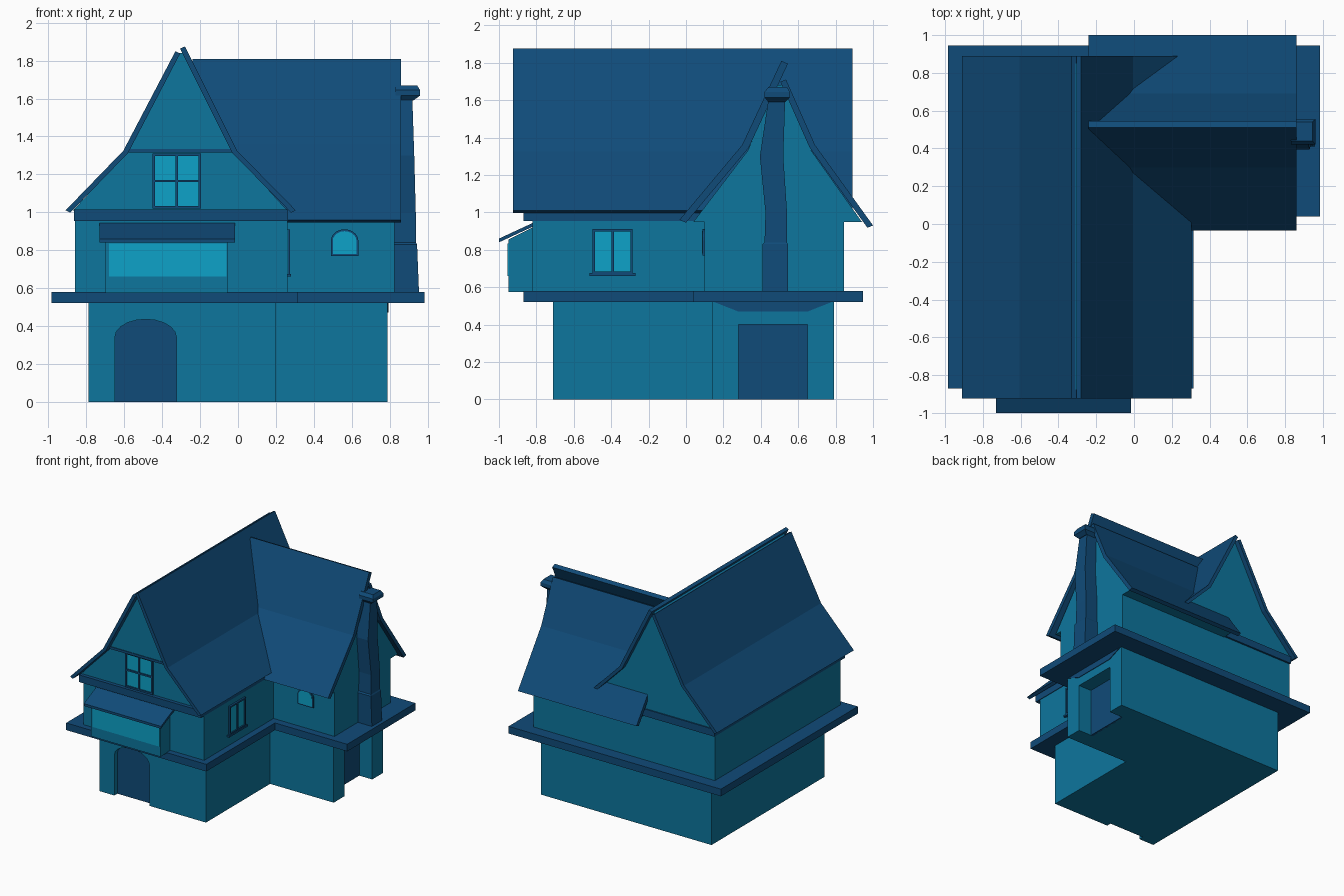
import bpy, bmesh, math

if "Cube" in bpy.data.objects:
    bpy.data.objects.remove(bpy.data.objects["Cube"])


def material(name, rgb):
    m = bpy.data.materials.new(name)
    m.diffuse_color = (*rgb, 1)
    m.use_nodes = True
    m.node_tree.nodes["Principled BSDF"].inputs["Base Color"].default_value = m.diffuse_color
    return m


WALL = material("wall_teal", (0.004, 0.18, 0.34))
DARK = material("roof_blue", (0.005, 0.07, 0.19))
GLASS = material("glass_cyan", (0.004, 0.36, 0.58))


def loft(name, rings, mat):
    """Solid through a series of rings with equal point counts."""
    bm = bmesh.new()
    vs = [[bm.verts.new(p) for p in r] for r in rings]
    n = len(vs[0])
    for a, b in zip(vs, vs[1:]):
        for i in range(n):
            j = (i + 1) % n
            bm.faces.new((a[i], a[j], b[j], b[i]))
    bm.faces.new(vs[0])
    bm.faces.new(vs[-1])
    bmesh.ops.recalc_face_normals(bm, faces=bm.faces)
    me = bpy.data.meshes.new(name)
    bm.to_mesh(me)
    bm.free()
    ob = bpy.data.objects.new(name, me)
    bpy.context.collection.objects.link(ob)
    if mat:
        me.materials.append(mat)
    return ob


def prism(name, pts, axis, a, b, mat):
    """Extrude a 2D outline along an axis from a to b."""
    put = {"x": lambda p, t: (t, p[0], p[1]),
           "y": lambda p, t: (p[0], t, p[1]),
           "z": lambda p, t: (p[0], p[1], t)}[axis]
    return loft(name, [[put(p, t) for p in pts] for t in (a, b)], mat)


def box(name, x0, x1, y0, y1, z0, z1, mat):
    return prism(name, [(x0, y0), (x1, y0), (x1, y1), (x0, y1)], "z", z0, z1, mat)


def ell(x0, x1, xr, y0, y1, yr):
    """L footprint: main wing x0..x1, side wing out to xr behind yr."""
    return [(x0, y0), (x1, y0), (x1, yr), (xr, yr), (xr, y1), (x0, y1)]


def sheet(name, outer, off, axis, a, b):
    """Thin bent roof sheet."""
    inner = [(p[0] + off[0], p[1] + off[1]) for p in reversed(outer)]
    return prism(name, outer + inner, axis, a, b, DARK)


def arch(x0, x1, z0, zs, zt, n=10):
    """Outline with an elliptical top from spring height zs to crown zt."""
    c, r = (x0 + x1) / 2, (x1 - x0) / 2
    top = [(c + r * math.cos(math.pi * i / n), zs + (zt - zs) * math.sin(math.pi * i / n))
           for i in range(n + 1)]
    return [(x0, z0), (x1, z0)] + top


def cut(ob, cutter):
    m = ob.modifiers.new("cut", "BOOLEAN")
    m.operation, m.solver, m.object = "DIFFERENCE", "EXACT", cutter
    bpy.context.view_layer.objects.active = ob
    bpy.ops.object.modifier_apply(modifier=m.name)
    bpy.data.objects.remove(cutter)


def window(name, axis, pos, out, u0, u1, z0, z1, rows):
    """Glass pane with frame bars; out is the signed outward direction."""
    def bar(part, a, b, c, d, depth, mat):
        prism(f"{name}_{part}", [(a, c), (b, c), (b, d), (a, d)], axis,
              pos - out * 0.02, pos + out * depth, mat)
    w, um, zm = 0.013, (u0 + u1) / 2, (z0 + z1) / 2
    bar("glass", u0, u1, z0, z1, 0.004, GLASS)
    for i, u in enumerate((u0, um - w / 2, u1 - w)):
        bar(f"post_{i}", u, u + w, z0, z1, 0.015, DARK)
    for i, z in enumerate((z0, z1 - w) if rows == 1 else (z0, zm - w / 2, z1 - w)):
        bar(f"rail_{i}", u0, u1, z, z + w, 0.015, DARK)


# Ground floor with recessed doors
ground = prism("ground_floor", ell(-0.79, 0.2, 0.79, -0.71, 0.79, 0.14), "z", 0, 0.53, WALL)
door_shape = arch(-0.65, -0.325, -0.05, 0.34, 0.435)
cut(ground, prism("door_cutter", door_shape, "y", -0.8, -0.665, None))
cut(ground, box("side_cutter", 0.66, 0.9, 0.28, 0.65, -0.05, 0.40, None))
prism("front_door", arch(-0.65, -0.325, 0, 0.34, 0.435), "y", -0.67, -0.66, DARK)
box("side_door", 0.65, 0.67, 0.28, 0.65, 0, 0.40, DARK)
prism("side_door_bracket", [(0.14, 0.525), (0.28, 0.47), (0.65, 0.47), (0.79, 0.525)],
      "x", 0.7, 0.795, DARK)

# Floor ledge and upper storey
prism("floor_ledge", ell(-0.985, 0.315, 0.985, -0.87, 0.945, 0.04), "z", 0.52, 0.58, DARK)
prism("upper_floor", ell(-0.86, 0.26, 0.825, -0.82, 0.845, 0.10), "z", 0.575, 0.96, WALL)
box("eaves_beam", -0.865, 0.265, -0.87, 0.86, 0.955, 1.015, DARK)

# Main gable and its roof sheets
prism("main_gable_lower", [(-0.87, 1.01), (-0.58, 1.32), (-0.025, 1.32), (0.26, 1.01)],
      "y", -0.84, 0.85, WALL)
prism("main_gable_upper", [(-0.585, 1.32), (-0.325, 1.84), (-0.285, 1.84), (-0.02, 1.32)],
      "y", -0.875, 0.85, WALL)
prism("gable_trim", [(-0.59, 1.315), (-0.58, 1.335), (-0.025, 1.335), (-0.015, 1.315)],
      "y", -0.88, -0.83, DARK)
sheet("main_roof_left", [(-0.91, 1.01), (-0.605, 1.325), (-0.33, 1.85)], (0.025, -0.012), "y", -0.925, 0.89)
sheet("main_roof_right", [(0.305, 1.01), (-0.005, 1.325), (-0.28, 1.875)], (-0.025, -0.012), "y", -0.925, 0.89)

# Side wing gable and its roof sheets
prism("wing_gable", [(0.04, 0.95), (0.33, 1.33), (0.48, 1.68), (0.535, 1.68), (0.67, 1.33), (0.94, 0.95)],
      "x", -0.2, 0.825, WALL)
sheet("wing_roof_front", [(-0.035, 0.96), (0.30, 1.36), (0.51, 1.81)], (0.035, -0.015), "x", -0.24, 0.86)
sheet("wing_roof_back", [(1.0, 0.93), (0.69, 1.36), (0.535, 1.71)], (-0.03, -0.012), "x", -0.24, 0.86)

# Crooked chimney: height, front y, back y, outer x
sections = [(0.58, 0.41, 0.545, 0.955), (0.83, 0.41, 0.545, 0.945), (0.84, 0.42, 0.54, 0.94),
            (1.0, 0.425, 0.54, 0.938), (1.3, 0.395, 0.52, 0.93), (1.6, 0.44, 0.53, 0.92)]
loft("chimney", [[(0.81, a, z), (x, a, z), (x, b, z), (0.81, b, z)]
                 for z, a, b, x in sections], DARK)
loft("chimney_cap", [[(0.83, a, z), (x, a, z), (x, b, z), (0.83, b, z)] for z, a, b, x in
                     [(1.59, 0.44, 0.53, 0.925), (1.615, 0.42, 0.555, 0.96),
                      (1.645, 0.42, 0.555, 0.96), (1.67, 0.44, 0.54, 0.945)]], DARK)

# Bay window with lean-to roof
prism("bay", [(-0.95, 0.575), (-0.8, 0.575), (-0.8, 0.93), (-0.95, 0.855)], "x", -0.70, -0.055, WALL)
box("bay_glass", -0.68, -0.06, -0.955, -0.94, 0.66, 0.835, GLASS)
sheet("bay_roof", [(-1.0, 0.86), (-0.81, 0.948)], (0, -0.02), "x", -0.73, -0.015)

# Windows
window("gable_window", "y", -0.84, -1, -0.45, -0.195, 1.02, 1.31, 2)
window("side_window", "x", 0.26, 1, -0.50, -0.285, 0.67, 0.91, 1)
box("side_window_sill", 0.25, 0.28, -0.515, -0.27, 0.66, 0.675, DARK)
prism("arch_window_frame", arch(0.49, 0.635, 0.77, 0.85, 0.91), "y", 0.088, 0.12, DARK)
prism("arch_window_glass", arch(0.50, 0.625, 0.78, 0.85, 0.90), "y", 0.085, 0.12, GLASS)
